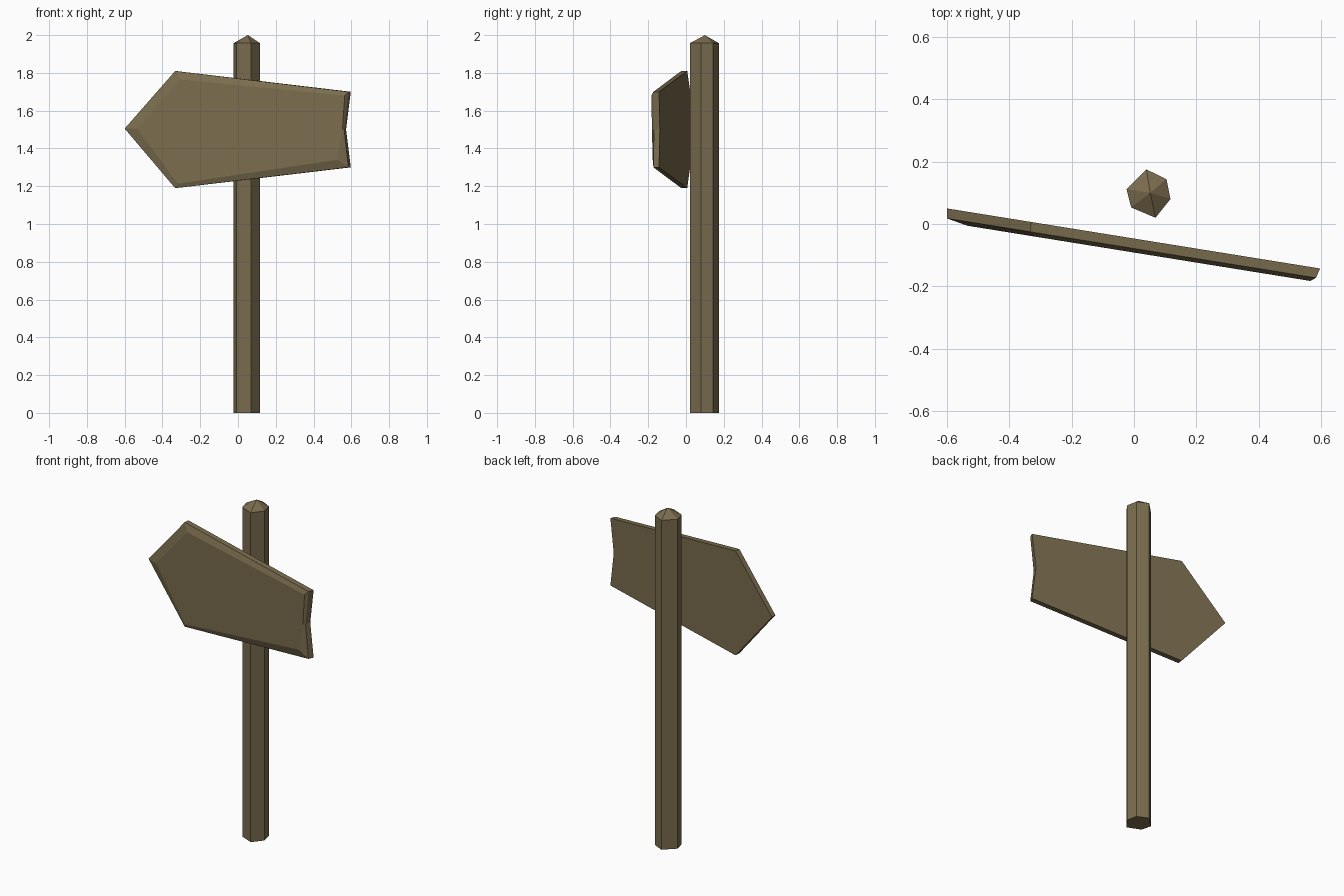
import bpy, bmesh

if "Cube" in bpy.data.objects:
    bpy.data.objects.remove(bpy.data.objects["Cube"])

wood = bpy.data.materials.new("weathered_wood")
wood.diffuse_color = (0.195, 0.150, 0.076, 1)
wood.use_nodes = True
wood.node_tree.nodes["Principled BSDF"].inputs["Base Color"].default_value = wood.diffuse_color


def loft(name, rings, apex=None):
    """Skin a stack of matching rings; close with flat caps or an apex."""
    bm = bmesh.new()
    loops = [[bm.verts.new(p) for p in ring] for ring in rings]
    n = len(rings[0])
    for a, b in zip(loops, loops[1:]):
        for i in range(n):
            j = (i + 1) % n
            bm.faces.new((a[i], a[j], b[j], b[i]))
    bm.faces.new(loops[0][::-1])
    if apex:
        tip = bm.verts.new(apex)
        for i in range(n):
            bm.faces.new((loops[-1][i], loops[-1][(i + 1) % n], tip))
    else:
        bm.faces.new(loops[-1])
    bmesh.ops.recalc_face_normals(bm, faces=bm.faces)
    me = bpy.data.meshes.new(name)
    bm.to_mesh(me)
    bm.free()
    me.materials.append(wood)
    ob = bpy.data.objects.new(name, me)
    bpy.context.collection.objects.link(ob)
    return ob


# Post: slightly irregular hexagon with a pointed top
hexagon = [(0.04, 0.175), (-0.024, 0.112), (-0.009, 0.053),
           (0.069, 0.02), (0.117, 0.08), (0.104, 0.144)]
loft("post", [[(x, y, z) for x, y in hexagon] for z in (0, 1.957)],
     apex=(0.052, 0.1, 2.0))


# Arrow board: angled slab with an uneven worn bevel on the front
def on_plane(points, depth):
    return [(x, 0.05 - 0.161 * (x + 0.6) - depth, z) for x, z in points]


back = [(-0.60, 1.505), (-0.33, 1.81), (0.597, 1.70),
        (0.572, 1.50), (0.597, 1.30), (-0.33, 1.19)]
edge = [(-0.60, 1.505), (-0.333, 1.81), (0.584, 1.70),
        (0.562, 1.50), (0.584, 1.30), (-0.333, 1.19)]
face = [(-0.535, 1.505), (-0.305, 1.765), (0.565, 1.68),
        (0.553, 1.50), (0.525, 1.34), (-0.318, 1.213)]
loft("arrow_board", [on_plane(back, 0), on_plane(edge, 0.032),
                     on_plane(face, 0.045)])
